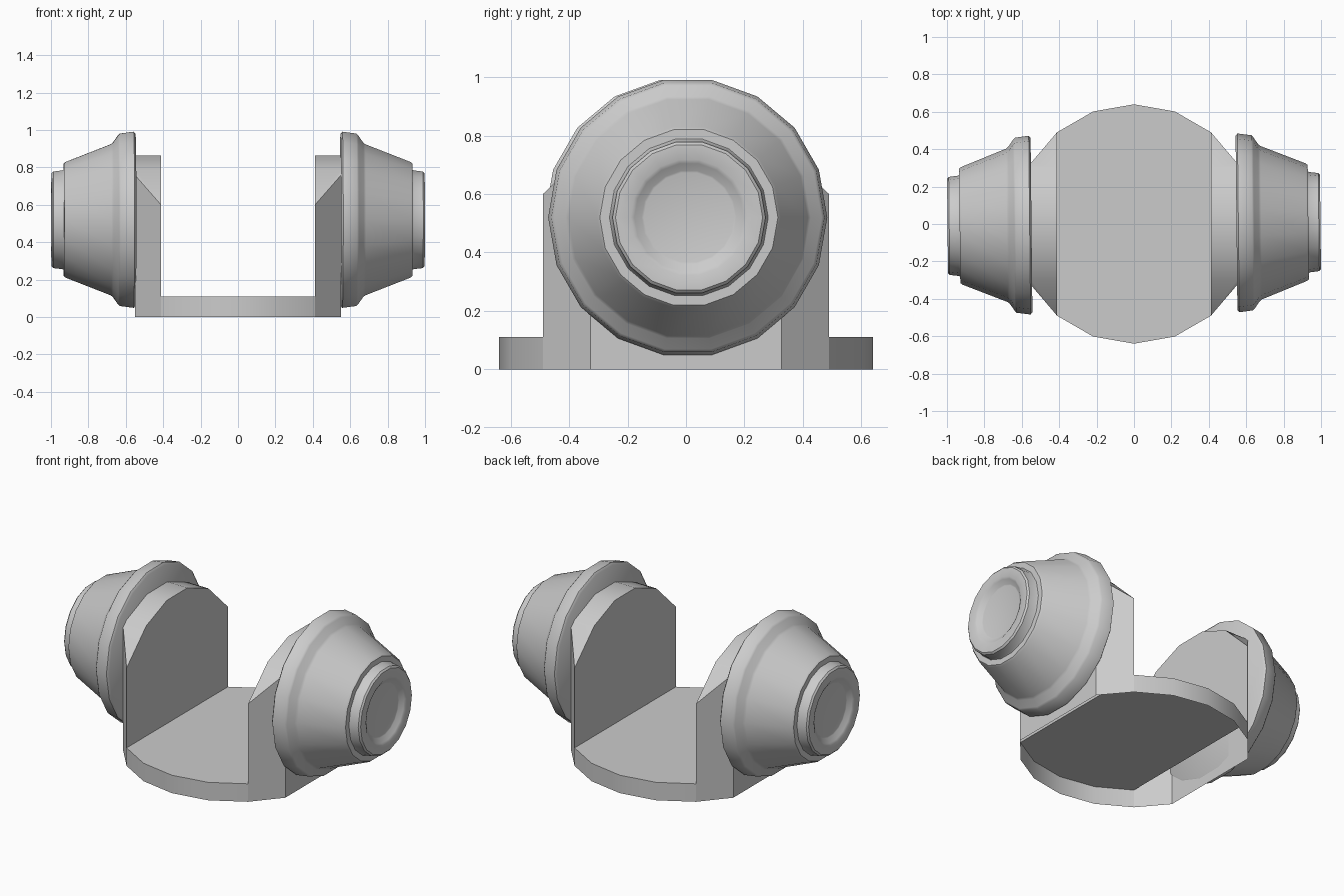
import bpy, bmesh, math
from mathutils import Vector

if "Cube" in bpy.data.objects:
    bpy.data.objects.remove(bpy.data.objects["Cube"])

R, INNER, FLOOR = 0.64, 0.411, 0.11


def rim(deg):
    # point on the 18-sided plan outline, angle measured from +y
    a = math.radians(deg)
    return (R * math.sin(a), R * math.cos(a))


def prism(bm, outline, height):
    low = [bm.verts.new((x, y, 0)) for x, y in outline]
    face = bm.faces.new(low)
    ext = bmesh.ops.extrude_face_region(bm, geom=[face])
    for v in ext["geom"]:
        if isinstance(v, bmesh.types.BMVert):
            v.co.z = height


def finish(bm, name, angle):
    mesh = bpy.data.meshes.new(name)
    bm.to_mesh(mesh)
    bm.free()
    ob = bpy.data.objects.new(name, mesh)
    bpy.context.collection.objects.link(ob)
    bpy.ops.object.select_all(action='DESELECT')
    ob.select_set(True)
    bpy.context.view_layer.objects.active = ob
    bpy.ops.object.shade_smooth_by_angle(angle=math.radians(angle))
    return ob


def open_underside(bm):
    # the bracket is hollow below: drop bottom faces and hidden inner walls
    bmesh.ops.recalc_face_normals(bm, faces=bm.faces)
    gone = [f for f in bm.faces
            if all(v.co.z < 1e-4 for v in f.verts)
            or all(abs(abs(v.co.x) - INNER) < 2e-3 and v.co.z < FLOOR + 1e-3 for v in f.verts)]
    bmesh.ops.delete(bm, geom=gone, context='FACES')


# Base plate with bowed front and back
bm = bmesh.new()
prism(bm, [rim(a) for a in (-40, -20, 0, 20, 40, 140, 160, 180, 200, 220)], FLOOR)
open_underside(bm)
finish(bm, "base_plate", 30)

# Upright cheeks with arched tops
arch = [(-0.49, 0.60), (-0.30, 0.785), (-0.10, 0.865), (0.10, 0.865), (0.30, 0.785), (0.49, 0.60)]
for side, name in ((1, "right_upright"), (-1, "left_upright")):
    bm = bmesh.new()
    prism(bm, [(side * x, y) for x, y in (rim(40), rim(59.2), rim(120.8), rim(140))], 1.0)
    for (y0, z0), (y1, z1) in zip(arch, arch[1:]):
        bmesh.ops.bisect_plane(bm, geom=bm.verts[:] + bm.edges[:] + bm.faces[:],
                               plane_co=(0, y0, z0), plane_no=Vector((0, z0 - z1, y1 - y0)),
                               clear_outer=True)
        bmesh.ops.holes_fill(bm, edges=[e for e in bm.edges if e.is_boundary], sides=0)
    bmesh.ops.bisect_plane(bm, geom=bm.verts[:] + bm.edges[:] + bm.faces[:],
                           plane_co=(0, 0, FLOOR), plane_no=(0, 0, 1))
    open_underside(bm)
    finish(bm, name, 30)

# Turned hubs: (x, radius) profile spun round the x axis
profile = [(0.548, 0), (0.548, 0.465), (0.558, 0.478), (0.632, 0.468), (0.642, 0.458),
           (0.668, 0.42), (0.68, 0.41), (0.922, 0.314), (0.932, 0.305), (0.932, 0.272),
           (0.94, 0.268), (0.988, 0.262), (0.997, 0.252), (0.997, 0.20), (0.99, 0.187),
           (0.972, 0.162), (0.97, 0.155), (0.97, 0)]
SEG = 18
for turn, name in ((0.6, "right_hub"), (180.6, "left_hub")):
    bm = bmesh.new()
    rings = []
    for x, r in profile[1:-1]:
        rings.append([bm.verts.new((x, r * math.cos(2 * math.pi * i / SEG),
                                    r * math.sin(2 * math.pi * i / SEG))) for i in range(SEG)])
    for a, b in zip(rings, rings[1:]):
        for i in range(SEG):
            j = (i + 1) % SEG
            bm.faces.new((a[i], a[j], b[j], b[i]))
    bm.faces.new(rings[0])
    bm.faces.new(rings[-1])
    bmesh.ops.recalc_face_normals(bm, faces=bm.faces)
    hub = finish(bm, name, 40)
    hub.location.z = 0.52
    hub.rotation_euler.z = math.radians(turn)
